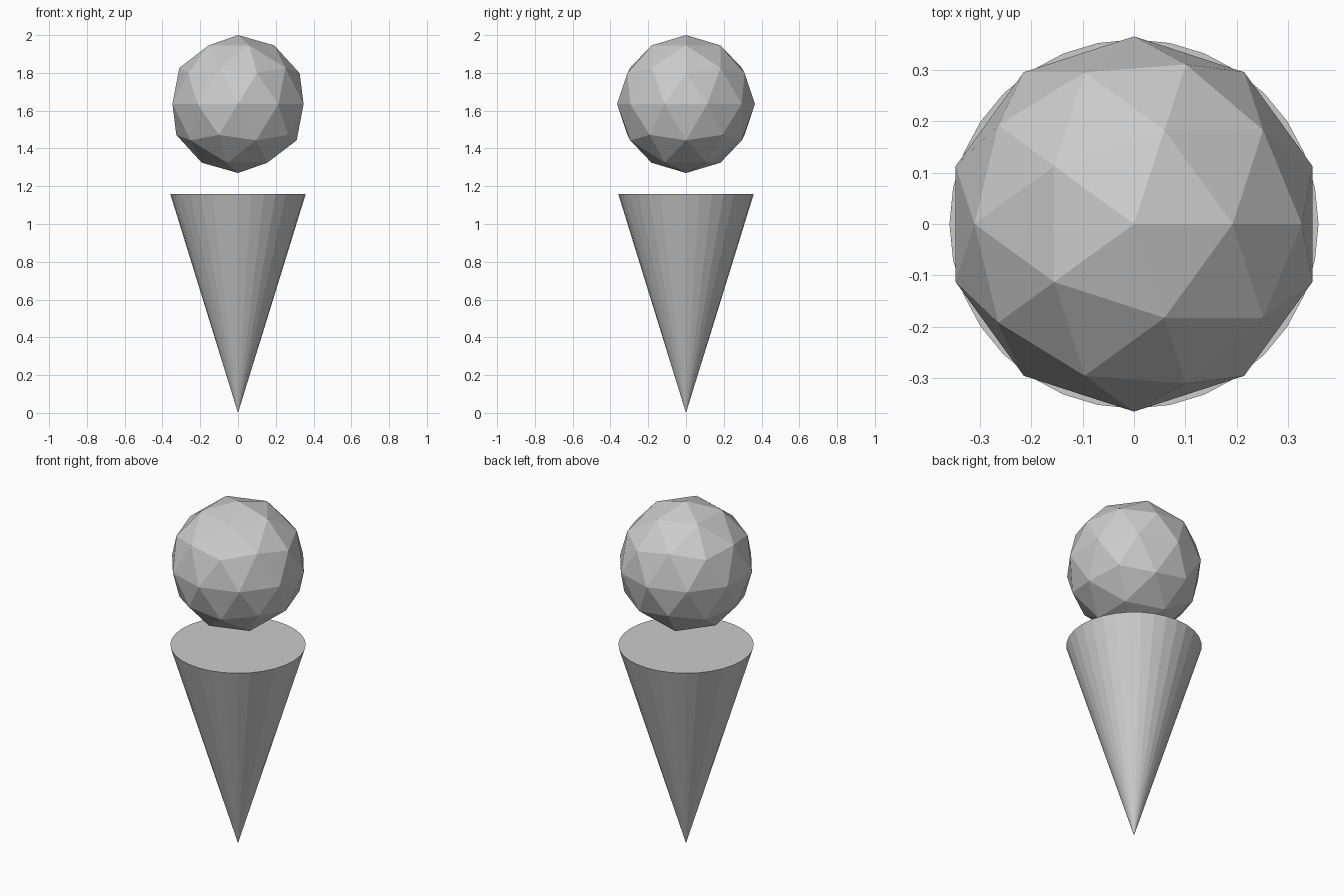
import bpy
from math import pi

if "Cube" in bpy.data.objects:
    bpy.data.objects.remove(bpy.data.objects["Cube"])

# Cone: 32 flat sides, closed flat top, tip on the ground
R, H = 0.359, 1.16
bpy.ops.mesh.primitive_cone_add(vertices=32, radius1=R, radius2=0, depth=H,
                                location=(0, 0, H / 2), rotation=(pi, 0, 0))
bpy.context.object.name = "cone"

# Scoop: low-poly icosphere floating above the cone
S = 0.365
bpy.ops.mesh.primitive_ico_sphere_add(subdivisions=2, radius=S, location=(0, 0, 2 - S))
bpy.context.object.name = "scoop"
